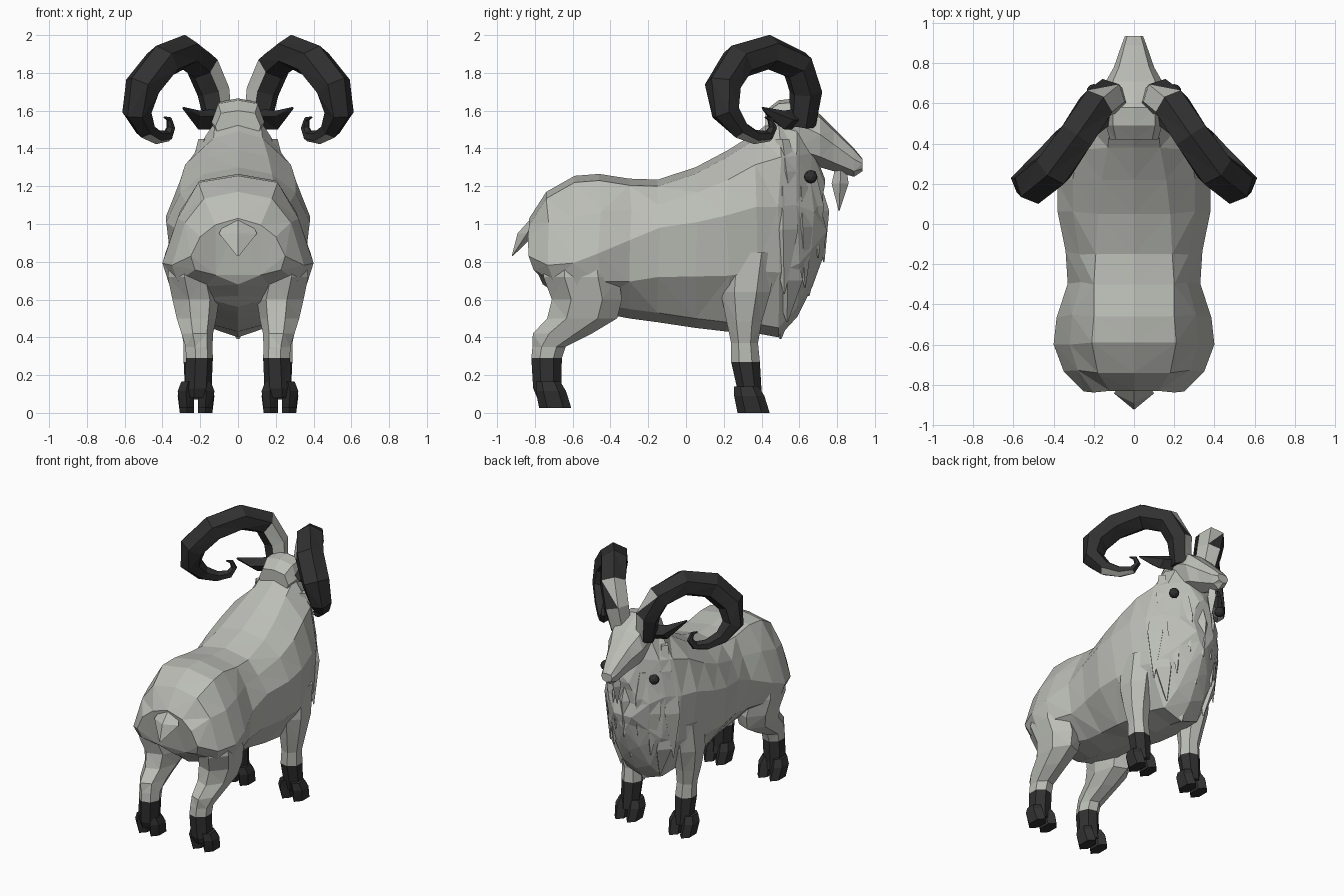
import bpy, bmesh, math, random
from mathutils import Vector

random.seed(4)
cube = bpy.data.objects.get("Cube")
if cube:
    bpy.data.objects.remove(cube, do_unlink=True)


def material(name, rgb):
    m = bpy.data.materials.new(name)
    m.use_nodes = True
    m.diffuse_color = (*rgb, 1)
    m.node_tree.nodes["Principled BSDF"].inputs["Base Color"].default_value = (*rgb, 1)
    return m


WOOL = material("pale grey wool", (0.50, 0.51, 0.47))
DARK = material("charcoal horn", (0.03, 0.03, 0.03))


def finish(name, bm, mats, rule=None, mirror=False):
    """Turn a bmesh into a flat shaded object, coloured by a face rule."""
    bmesh.ops.recalc_face_normals(bm, faces=bm.faces)
    bmesh.ops.triangulate(bm, faces=[f for f in bm.faces if len(f.verts) > 3])
    bm.normal_update()
    mesh = bpy.data.meshes.new(name)
    for m in mats:
        mesh.materials.append(m)
    if rule:
        for f in bm.faces:
            f.material_index = rule(f.calc_center_median(), f.normal)
    bm.to_mesh(mesh)
    bm.free()
    ob = bpy.data.objects.new(name, mesh)
    bpy.context.collection.objects.link(ob)
    if mirror:
        ob.modifiers.new("Mirror", 'MIRROR').use_clip = False


def add_loft(bm, rings):
    """Skin a list of equal point rings and close both ends."""
    loops = [[bm.verts.new(p) for p in ring] for ring in rings]
    n = len(loops[0])
    for a, b in zip(loops, loops[1:]):
        for i in range(n):
            j = (i + 1) % n
            bm.faces.new((a[i], a[j], b[j], b[i]))
    bm.faces.new(loops[0])
    bm.faces.new(loops[-1])


def oval(x, y, z, rx, ry, sides=7):
    turn = [2 * math.pi * (i + 0.5) / sides for i in range(sides)]
    return [Vector((x + rx * math.cos(t), y + ry * math.sin(t), z)) for t in turn]


def mirrored_ring(half):
    """Half outline from top centre to bottom centre becomes a full ring."""
    return half + [Vector((-p.x, p.y, p.z)) for p in reversed(half[1:-1])]


# Torso: y, bottom, top, half width, height of widest point, ridge half width
torso = [
    (-.83, .68, 1.03, .25, .84, .12), (-.74, .62, 1.17, .35, .79, .18),
    (-.59, .56, 1.255, .40, .78, .21), (-.46, .53, 1.265, .385, .84, .20),
    (-.30, .50, 1.24, .33, .91, .20), (-.15, .48, 1.235, .34, .97, .19),
    (.05, .45, 1.30, .38, 1.0, .18), (.22, .43, 1.39, .38, 1.05, .16),
    (.38, .42, 1.49, .35, 1.09, .13), (.49, .40, 1.58, .305, 1.1, .12),
    (.59, .51, 1.56, .24, 1.1, .11), (.67, .67, 1.41, .17, 1.06, .09),
    (.735, .85, 1.24, .08, 1.05, .04)]
rings = []
for y, zb, zt, w, zm, ridge in torso:
    half = [(0, zt), (ridge, zt - .035), (.8 * w, zm + .55 * (zt - zm)), (w, zm),
            (.91 * w, zm - .5 * (zm - zb)), (.48 * w, zb + .05), (0, zb)]
    # the rump tucks forward towards its underside
    lean = .45 if y < -.7 else 0
    pts = [Vector((x, y + lean * max(0, zm - z), z)) for x, z in half]
    for p in pts[2:5]:
        p.y += random.uniform(-.015, .015)
        p.z += random.uniform(-.015, .015)
    rings.append(mirrored_ring(pts))
bm = bmesh.new()
add_loft(bm, rings)
finish("torso", bm, [WOOL])

# Head: y, bottom, top, half width
head = [(.42, 1.38, 1.60, .12), (.49, 1.35, 1.655, .14), (.58, 1.33, 1.665, .14),
        (.71, 1.30, 1.58, .14), (.78, 1.28, 1.51, .10), (.89, 1.25, 1.40, .062),
        (.935, 1.28, 1.345, .045)]
rings = []
for y, zb, zt, w in head:
    h = zt - zb
    half = [(0, zt), (.75 * w, zt - .06 * h), (w, zt - .38 * h), (.75 * w, zb + .2 * h), (0, zb)]
    rings.append(mirrored_ring([Vector((x, y, z)) for x, z in half]))
bm = bmesh.new()
add_loft(bm, rings)
finish("head", bm, [WOOL])


def add_tuft(bm, root, tip, width, depth):
    """Four sided lock of hair tapering from root to tip, swollen in the middle."""
    root, tip = Vector(root), Vector(tip)
    mid = root.lerp(tip, .4)
    offsets = [Vector(o) for o in ((width, 0, 0), (0, depth, 0), (-width, 0, 0), (0, -depth, 0))]
    add_loft(bm, [[root + o * .6 for o in offsets], [mid + o for o in offsets],
                  [tip + o * .05 for o in offsets]])


# Chin beard and tail
bm = bmesh.new()
add_tuft(bm, (0, .82, 1.31), (0, .81, 1.07), .035, .045)
finish("beard", bm, [WOOL])
bm = bmesh.new()
add_tuft(bm, (0, -.79, 1.03), (0, -.92, .83), .10, .05)
finish("tail", bm, [WOOL])

# Shaggy chest and shoulder locks
bm = bmesh.new()
add_tuft(bm, (0, .66, 1.25), (0, .73, .80), .08, .07)
add_tuft(bm, (0, .62, 1.0), (0, .65, .62), .10, .08)
add_tuft(bm, (0, .51, .75), (0, .50, .39), .13, .09)
finish("chest_locks", bm, [WOOL])
bm = bmesh.new()
for root, tip, width, depth in [
        ((.10, .65, 1.28), (.09, .70, .82), .06, .06),
        ((.16, .61, 1.20), (.15, .63, .66), .07, .06),
        ((.23, .51, 1.20), (.26, .52, .63), .07, .08),
        ((.21, .54, .85), (.16, .535, .48), .07, .08),
        ((.18, .51, 1.45), (.235, .565, 1.02), .05, .06)]:
    add_tuft(bm, root, tip, width, depth)
finish("shoulder_locks", bm, [WOOL], mirror=True)

# Legs: z, y centre, y radius, x centre, x radius; the ring at the sock edge parts the colours
hind = [(.90, -.56, .18, .25, .11), (.72, -.555, .205, .255, .13), (.60, -.525, .19, .23, .13),
        (.50, -.55, .19, .225, .11), (.42, -.655, .16, .22, .088), (.35, -.725, .09, .21, .075),
        (.29, -.738, .083, .208, .075), (.13, -.735, .076, .215, .075), (.08, -.72, .07, .22, .06)]
fore = [(.85, .335, .15, .245, .10), (.64, .315, .135, .245, .105), (.48, .308, .095, .235, .085),
        (.37, .31, .073, .225, .07), (.27, .315, .078, .22, .075), (.13, .335, .066, .22, .068),
        (.07, .345, .06, .22, .055)]
for name, leg, sock, floor, toe_y in (("hind", hind, .29, .025, -.70), ("front", fore, .27, 0, .35)):
    bm = bmesh.new()
    add_loft(bm, [oval(x, y, z, rx, ry) for z, y, ry, x, rx in leg])
    finish(name + "_legs", bm, [WOOL, DARK], lambda c, n: int(c.z < sock), mirror=True)
    bm = bmesh.new()
    for side in (-1, 1):
        x = .222 + side * .042
        add_loft(bm, [oval(x, toe_y - .03, floor + .14, .042, .065, 6),
                      oval(x + side * .012, toe_y - .015, floor + .09, .05, .08, 6),
                      oval(x + side * .006, toe_y + .008, floor, .044, .085, 6)])
    finish(name + "_hooves", bm, [DARK], mirror=True)

# Horns: curled centre line with tapering radius
path = [(.10, .615, 1.52, .07), (.13, .635, 1.70, .085), (.19, .59, 1.84, .088),
        (.285, .44, 1.91, .092), (.40, .275, 1.86, .096), (.505, .195, 1.73, .094),
        (.535, .21, 1.59, .075), (.49, .285, 1.50, .052), (.43, .365, 1.46, .038),
        (.375, .435, 1.465, .03), (.355, .46, 1.51, .022), (.365, .445, 1.555, .015),
        (.39, .42, 1.565, .005)]
pts = [Vector(p[:3]) for p in path]
across = Vector((.72, .69, 0))
rings = []
for i, p in enumerate(pts):
    along = (pts[min(i + 1, len(pts) - 1)] - pts[max(i - 1, 0)]).normalized()
    u = (across - along * across.dot(along)).normalized()
    v = along.cross(u)
    r = path[i][3]
    rings.append([p + r * (u * 1.08 * math.cos(t) + v * math.sin(t))
                  for t in (math.pi * (k + .5) / 3 for k in range(6))])
bm = bmesh.new()
add_loft(bm, rings)


def horn_colour(c, n):
    """Pale on the inner side of the root and under the tip."""
    inner = c.y > .5 and 1.58 < c.z < 1.88 and n.x < -.2
    front = c.y > .5 and 1.55 < c.z < 1.72 and n.x < .25 and n.y > .5
    under_tip = c.z < 1.5 and c.y > .25 and n.z < -.5
    return 0 if inner or front or under_tip else 1


finish("horns", bm, [WOOL, DARK], horn_colour, mirror=True)

# Ears
bm = bmesh.new()
add_loft(bm, [[Vector(p) for p in ring] for ring in (
    ((.11, .64, 1.55), (.11, .58, 1.61), (.11, .50, 1.57), (.11, .57, 1.50)),
    ((.21, .57, 1.55), (.20, .52, 1.60), (.20, .43, 1.57), (.21, .52, 1.50)),
    ((.29, .41, 1.615), (.29, .405, 1.62), (.295, .40, 1.615), (.29, .405, 1.605)))])
finish("ears", bm, [DARK], mirror=True)

# Round throat beads
bm = bmesh.new()
bmesh.ops.create_icosphere(bm, subdivisions=2, radius=.036)
bmesh.ops.translate(bm, verts=bm.verts, vec=(.20, .66, 1.25))
finish("throat_beads", bm, [DARK], mirror=True)
